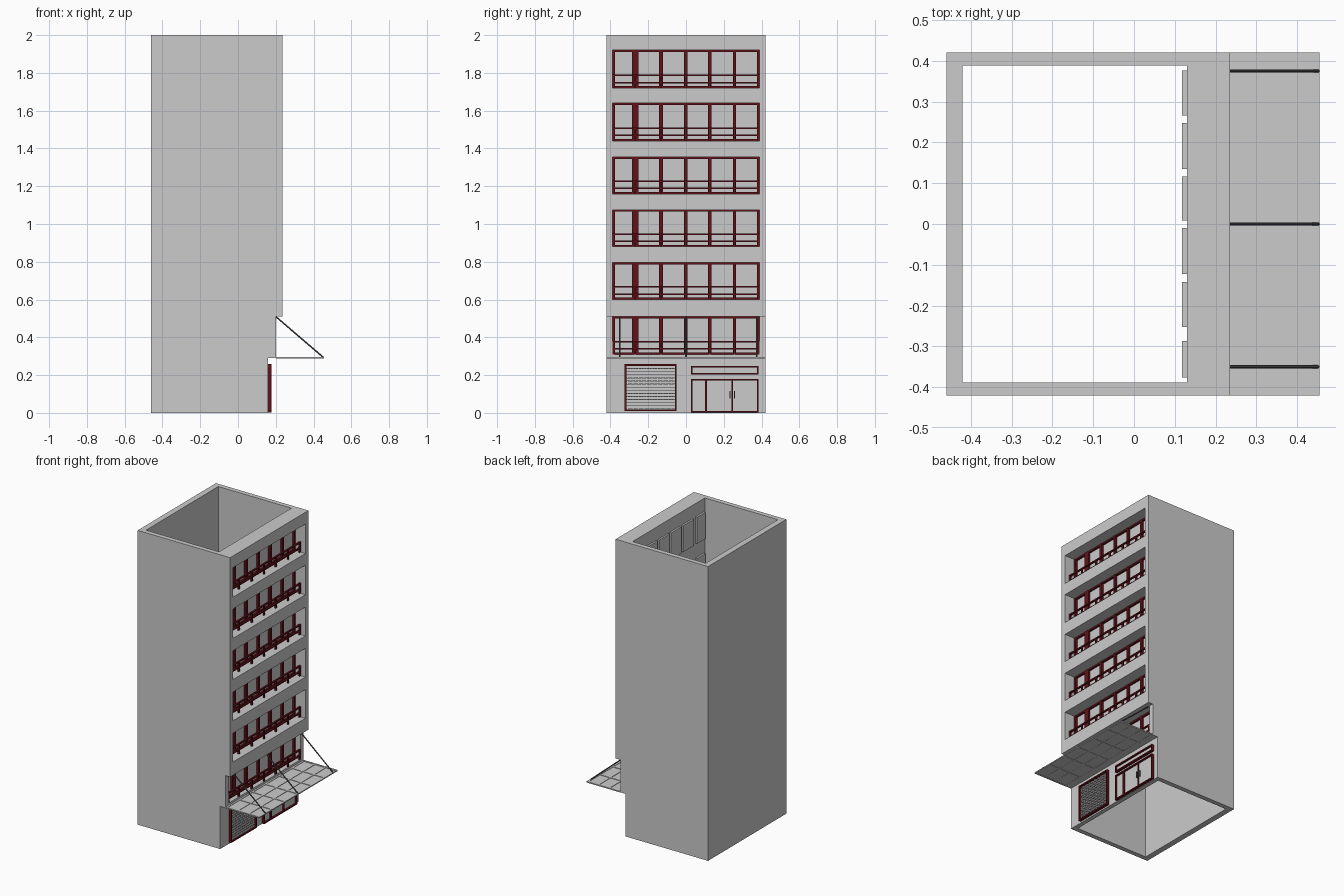
import bpy, bmesh
from mathutils import Vector, Matrix

if "Cube" in bpy.data.objects:
    bpy.data.objects.remove(bpy.data.objects["Cube"])


def material(name, color):
    m = bpy.data.materials.new(name)
    m.diffuse_color = color
    m.use_nodes = True
    m.node_tree.nodes["Principled BSDF"].inputs["Base Color"].default_value = m.diffuse_color
    return m


RED = material("dark_red_paint", (0.12, 0.006, 0.01, 1))
STEEL = material("dark_steel", (0.1, 0.1, 0.11, 1))


def finish(name, bm, mat=None):
    me = bpy.data.meshes.new(name)
    bmesh.ops.recalc_face_normals(bm, faces=bm.faces)
    bm.to_mesh(me)
    bm.free()
    ob = bpy.data.objects.new(name, me)
    bpy.context.collection.objects.link(ob)
    if mat:
        me.materials.append(mat)
    return ob


def boxes(name, items, mat=None):
    """One object from boxes given as (x0, x1, y0, y1, z0, z1)."""
    bm = bmesh.new()
    for x0, x1, y0, y1, z0, z1 in items:
        mtx = Matrix.Translation(((x0 + x1) / 2, (y0 + y1) / 2, (z0 + z1) / 2))
        mtx = mtx @ Matrix.Diagonal((x1 - x0, y1 - y0, z1 - z0, 1))
        bmesh.ops.create_cube(bm, size=1, matrix=mtx)
    return finish(name, bm, mat)


def frame(x0, x1, y0, y1, z0, z1, t):
    """Four bars around a rectangle in the facade plane."""
    return [(x0, x1, y0, y1, z0, z0 + t), (x0, x1, y0, y1, z1 - t, z1),
            (x0, x1, y0, y0 + t, z0 + t, z1 - t), (x0, x1, y1 - t, y1, z0 + t, z1 - t)]


def side_wall(name, y0, y1):
    """Stepped side wall profile extruded along y."""
    pts = [(-0.46, 0), (0.16, 0), (0.16, 0.29), (0.2, 0.29),
           (0.2, 0.51), (0.235, 0.51), (0.235, 2), (-0.46, 2)]
    bm = bmesh.new()
    f = bm.faces.new([bm.verts.new((x, y0, z)) for x, z in pts])
    r = bmesh.ops.extrude_face_region(bm, geom=[f])
    vs = [g for g in r["geom"] if isinstance(g, bmesh.types.BMVert)]
    bmesh.ops.translate(bm, verts=vs, vec=(0, y1 - y0, 0))
    finish(name, bm)


# Building shell, open at top and bottom
Y0, Y1 = -0.388, 0.388
side_wall("left_wall", -0.42, Y0)
side_wall("right_wall", Y1, 0.42)
boxes("back_wall", [(-0.46, -0.42, Y0, Y1, 0, 2)])
boxes("window_wall", [(0.13, 0.14, Y0, Y1, 0.29, 2)])
boxes("ground_floor_wall", [(0.13, 0.16, Y0, Y1, 0, 0.29)])

# Facade bands between the recessed window rows
floors = [0.31, 0.6, 0.88, 1.16, 1.44, 1.72]
tops = [0.51, 0.795, 1.075, 1.355, 1.64, 1.92]
bands = [(0.14, 0.2, Y0, Y1, 0.29, 0.31)]
for a, b in zip(tops, floors[1:] + [2.0]):
    bands.append((0.14, 0.235, Y0, Y1, a, b))
boxes("floor_bands", bands)

# Window rows: frames, panes and balcony rails
mullions = [(-0.388, -0.376), (-0.287, -0.252), (-0.142, -0.122), (-0.01, 0.008),
            (0.116, 0.135), (0.248, 0.266), (0.376, 0.388)]
for i, (a, b) in enumerate(zip(floors, tops), 1):
    bars = [(0.14, 0.16, m0, m1, a, b) for m0, m1 in mullions]
    panes = []
    for (_, p0), (p1, _) in zip(mullions, mullions[1:]):
        bars += [(0.14, 0.158, p0, p1, a, a + 0.01), (0.14, 0.158, p0, p1, b - 0.01, b)]
        panes.append((0.118, 0.145, p0, p1, a + 0.01, b - 0.01))
    boxes(f"window_frame_{i}", bars, RED)
    boxes(f"window_panes_{i}", panes)
    rails = [(0.19, 0.202, Y0, Y1, a + h, a + h + 0.008) for h in (0.025, 0.063)]
    rails += [(0.191, 0.201, (m0 + m1) / 2 - 0.006, (m0 + m1) / 2 + 0.006, a, a + 0.068)
              for m0, m1 in mullions]
    boxes(f"balcony_rail_{i}", rails, RED)

# Ground floor gate with brick-like lattice
boxes("gate_frame", frame(0.155, 0.178, -0.325, -0.05, 0.01, 0.258, 0.009), RED)
lattice = []
rows = 14
pitch = 0.23 / rows
for r in range(rows):
    z = 0.019 + r * pitch
    lattice.append((0.16, 0.168, -0.316, -0.059, z, z + 0.004))
    for k in range(9):
        y = -0.312 + k * 0.029 + (r % 2) * 0.0145
        lattice.append((0.16, 0.167, y, y + 0.004, z + 0.004, z + pitch))
boxes("gate_lattice", lattice)

# Entrance doors and transom window
door = frame(0.155, 0.178, 0.027, 0.383, 0.003, 0.18, 0.008)
door += [(0.155, 0.176, 0.1, 0.112, 0.011, 0.172), (0.155, 0.176, 0.242, 0.248, 0.011, 0.172)]
boxes("door_frame", door, RED)
boxes("door_panels", [(0.158, 0.166, 0.035, 0.375, 0.011, 0.172)])
boxes("door_handles", [(0.166, 0.178, y, y + 0.005, 0.075, 0.115) for y in (0.23, 0.255)], STEEL)
boxes("transom_frame", frame(0.155, 0.178, 0.027, 0.383, 0.203, 0.248, 0.008), RED)
boxes("transom_pane", [(0.158, 0.166, 0.035, 0.375, 0.211, 0.24)])

# Entrance canopy: thin sheet on a grid of bars
boxes("canopy_sheet", [(0.16, 0.453, -0.42, 0.42, 0.2895, 0.2925)])
grid = [(0.2, 0.455, y - 0.006, y + 0.006, 0.288, 0.296)
        for y in (-0.414, -0.278, -0.14, 0, 0.145, 0.285, 0.414)]
grid += [(x - 0.006, x + 0.006, -0.42, 0.42, 0.2885, 0.2955) for x in (0.206, 0.288, 0.37, 0.449)]
boxes("canopy_grid", grid)

# Diagonal tie rods holding the canopy
bm = bmesh.new()
for y in (-0.35, 0, 0.375):
    p, q = Vector((0.2, y, 0.51)), Vector((0.453, y, 0.293))
    d = q - p
    mtx = Matrix.Translation((p + q) / 2) @ d.to_track_quat('Z', 'Y').to_matrix().to_4x4()
    bmesh.ops.create_cone(bm, cap_ends=True, segments=8, radius1=0.004, radius2=0.004,
                          depth=d.length, matrix=mtx)
finish("canopy_tie_rods", bm, STEEL)
